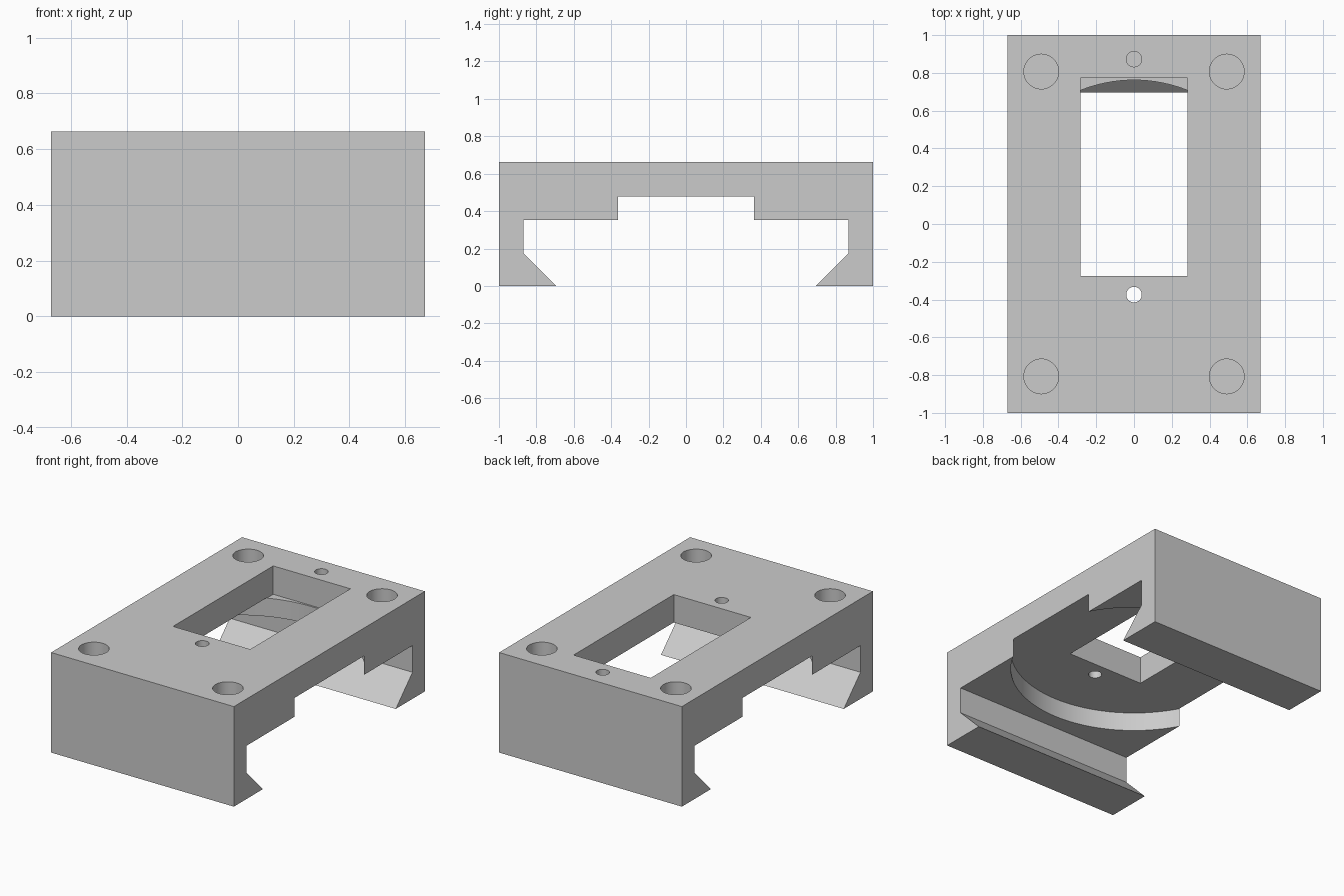
import bpy
import bmesh
from mathutils import Matrix

default = bpy.data.objects.get("Cube")
if default:
    bpy.data.objects.remove(default, do_unlink=True)

HALF_X, TOP, POCKET, RECESS = 0.67, 0.663, 0.475, 0.478

grey = bpy.data.materials.new("light grey")
grey.use_nodes = True
grey.diffuse_color = (0.6, 0.6, 0.6, 1)
grey.node_tree.nodes["Principled BSDF"].inputs["Base Color"].default_value = (0.6, 0.6, 0.6, 1)


def make_object(name, bm):
    bmesh.ops.recalc_face_normals(bm, faces=bm.faces[:])
    mesh = bpy.data.meshes.new(name)
    bm.to_mesh(mesh)
    bm.free()
    mesh.materials.append(grey)
    obj = bpy.data.objects.new(name, mesh)
    bpy.context.collection.objects.link(obj)
    return obj


def cylinder(name, x, y, radius, z0, z1, segments=48):
    bm = bmesh.new()
    bmesh.ops.create_cone(bm, cap_ends=True, segments=segments, radius1=radius, radius2=radius,
                          depth=z1 - z0, matrix=Matrix.Translation((x, y, (z0 + z1) / 2)))
    return make_object(name, bm)


def box(name, x0, x1, y0, y1, z0, z1):
    bm = bmesh.new()
    size = Matrix.Diagonal((x1 - x0, y1 - y0, z1 - z0, 1))
    centre = Matrix.Translation(((x0 + x1) / 2, (y0 + y1) / 2, (z0 + z1) / 2))
    bmesh.ops.create_cube(bm, size=1, matrix=centre @ size)
    return make_object(name, bm)


# Dovetail body: half profile mirrored in y, extruded along x
half = [(1, TOP), (1, 0), (0.695, 0), (0.87, 0.176), (0.87, 0.353)]
profile = half + [(-y, z) for y, z in reversed(half)]
bm = bmesh.new()
face = bm.faces.new([bm.verts.new((-HALF_X, y, z)) for y, z in profile])
side = bmesh.ops.extrude_face_region(bm, geom=[face])["geom"]
bmesh.ops.translate(bm, vec=(2 * HALF_X, 0, 0),
                    verts=[v for v in side if isinstance(v, bmesh.types.BMVert)])
body = make_object("dovetail_mount", bm)

# Cutters: round underside recess, window, two pin holes, four corner holes
cutters = [
    cylinder("round_recess", 0, 0, 0.762, 0.2, RECESS, 128),
    box("window", -0.283, 0.283, -0.276, 0.773, POCKET, 0.8),
    cylinder("back_pin_hole", 0, 0.873, 0.041, POCKET, 0.8),
    cylinder("front_pin_hole", 0, -0.374, 0.041, POCKET, 0.8),
]
for x in (-0.491, 0.491):
    for y in (-0.807, 0.807):
        cutters.append(cylinder("corner_hole", x, y, 0.092, POCKET, 0.8))

bpy.ops.object.select_all(action="DESELECT")
body.select_set(True)
bpy.context.view_layer.objects.active = body
for cutter in cutters:
    cutter.hide_render = True
    cut = body.modifiers.new(cutter.name, "BOOLEAN")
    cut.operation = "DIFFERENCE"
    cut.solver = "EXACT"
    cut.object = cutter
    bpy.ops.object.modifier_apply(modifier=cut.name)
    bpy.data.objects.remove(cutter, do_unlink=True)

bpy.ops.object.shade_smooth_by_angle(angle=0.5)
